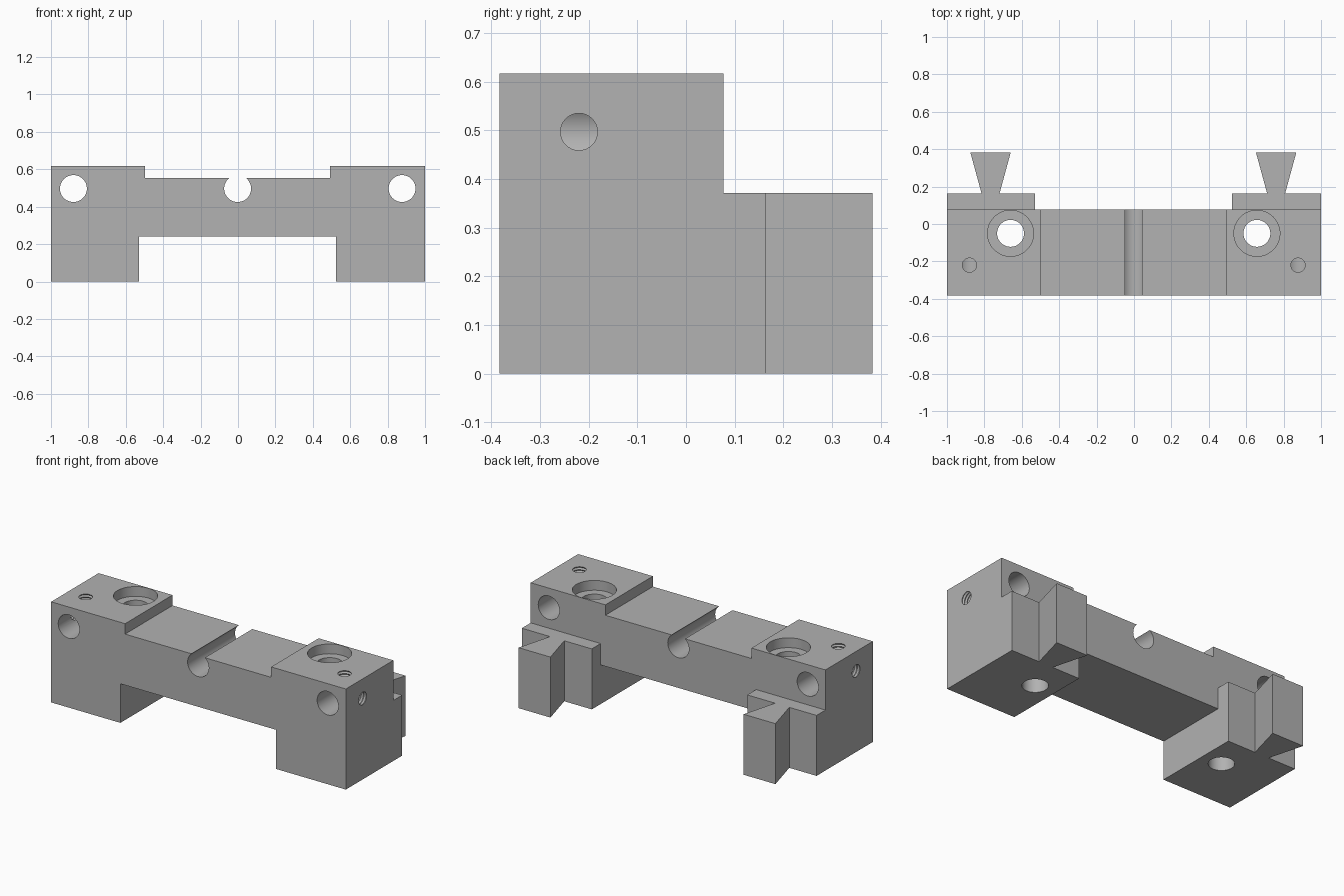
import bpy, bmesh, math
from mathutils import Matrix, Vector

if "Cube" in bpy.data.objects:
    bpy.data.objects.remove(bpy.data.objects["Cube"])

HEIGHT, FRONT, BACK = 0.617, -0.383, 0.077
BORE_Z, PIN_Y = 0.497, -0.22

steel = bpy.data.materials.new("plain grey")
steel.use_nodes = True
steel.diffuse_color = (0.445, 0.445, 0.445, 1)
steel.node_tree.nodes["Principled BSDF"].inputs["Base Color"].default_value = (0.445, 0.445, 0.445, 1)


def make_object(name, bm):
    bmesh.ops.recalc_face_normals(bm, faces=bm.faces)
    mesh = bpy.data.meshes.new(name)
    bm.to_mesh(mesh)
    bm.free()
    mesh.materials.append(steel)
    obj = bpy.data.objects.new(name, mesh)
    bpy.context.collection.objects.link(obj)
    return obj


def prism(name, points, direction):
    """Extrude a closed outline along a direction."""
    bm = bmesh.new()
    face = bm.faces.new([bm.verts.new(p) for p in points])
    grown = bmesh.ops.extrude_face_region(bm, geom=[face])["geom"]
    bmesh.ops.translate(bm, vec=direction, verts=[g for g in grown if isinstance(g, bmesh.types.BMVert)])
    return make_object(name, bm)


def turned(name, profile, origin, axis, steps=48):
    """Stack rings of (distance, radius) along an axis from an origin."""
    bm = bmesh.new()
    rings = []
    for dist, radius in profile:
        rings.append([bm.verts.new((radius * math.cos(a), radius * math.sin(a), dist))
                      for a in (math.tau * i / steps for i in range(steps))])
    for low, high in zip(rings, rings[1:]):
        for i in range(steps):
            j = (i + 1) % steps
            bm.faces.new((low[i], low[j], high[j], high[i]))
    bm.faces.new(rings[0])
    bm.faces.new(rings[-1])
    turn = Vector(axis).to_track_quat('Z', 'Y').to_matrix().to_4x4()
    bm.transform(Matrix.Translation(origin) @ turn)
    return make_object(name, bm)


def combine(target, tool, operation):
    mod = target.modifiers.new(tool.name, 'BOOLEAN')
    mod.operation, mod.solver, mod.object = operation, 'EXACT', tool
    bpy.context.view_layer.objects.active = target
    bpy.ops.object.modifier_apply(modifier=mod.name)
    bpy.data.objects.remove(tool)


# Bridge body with two raised ends and an open underside
outline = [(-1, 0), (-0.53, 0), (-0.53, 0.24), (0.525, 0.24), (0.525, 0), (1, 0),
           (1, HEIGHT), (0.493, HEIGHT), (0.493, 0.553), (-0.498, 0.553),
           (-0.498, HEIGHT), (-1, HEIGHT)]
body = prism("bridge_block", [(x, FRONT, z) for x, z in outline], (0, BACK - FRONT, 0))

# Rear shoulders with dovetail tongues
for side, inner, mid in ((-1, -0.53, -0.767), (1, 0.525, 0.76)):
    plan = [(side, 0), (side, 0.163), (mid + side * 0.048, 0.163), (mid + side * 0.108, 0.383),
            (mid - side * 0.108, 0.383), (mid - side * 0.048, 0.163), (inner, 0.163), (inner, 0)]
    tongue = prism("dovetail_shoulder", [(x, y, 0) for x, y in plan], (0, 0, 0.371))
    combine(body, tongue, 'UNION')

# Merge the coplanar faces left by the joins
bm = bmesh.new()
bm.from_mesh(body.data)
bmesh.ops.remove_doubles(bm, verts=bm.verts, dist=0.0001)
bmesh.ops.dissolve_limit(bm, angle_limit=0.01, verts=bm.verts, edges=bm.edges)
bm.to_mesh(body.data)
bm.free()

# Lengthwise bores, the middle one breaking through the saddle as a groove
for x in (-0.88, -0.002, 0.877):
    bore = turned("rod_bore", [(0, 0.072), (0.6, 0.072)], (x, FRONT - 0.05, BORE_Z), (0, 1, 0))
    combine(body, bore, 'DIFFERENCE')

# Counterbored bolt holes
for x in (-0.66, 0.657):
    bolt = [(-0.05, 0.123), (0.06, 0.123), (0.06, 0.072), (0.7, 0.072)]
    combine(body, turned("bolt_hole", bolt, (x, -0.05, HEIGHT), (0, 0, -1)), 'DIFFERENCE')

# Threaded set-screw holes running into the outer bores
thread = [(-0.02, 0.038)] + [(0.009 * i, 0.045 if i % 2 else 0.038) for i in range(13)]
for side, x in ((-1, -0.88), (1, 0.877)):
    top = turned("top_screw_hole", thread, (x, PIN_Y, HEIGHT), (0, 0, -1), 32)
    combine(body, top, 'DIFFERENCE')
    flank = turned("side_screw_hole", thread, (side, PIN_Y, BORE_Z), (-side, 0, 0), 32)
    combine(body, flank, 'DIFFERENCE')

# Smooth bores, crisp edges
bpy.ops.object.select_all(action='DESELECT')
body.select_set(True)
bpy.context.view_layer.objects.active = body
bpy.ops.object.shade_smooth_by_angle(angle=math.radians(30))
